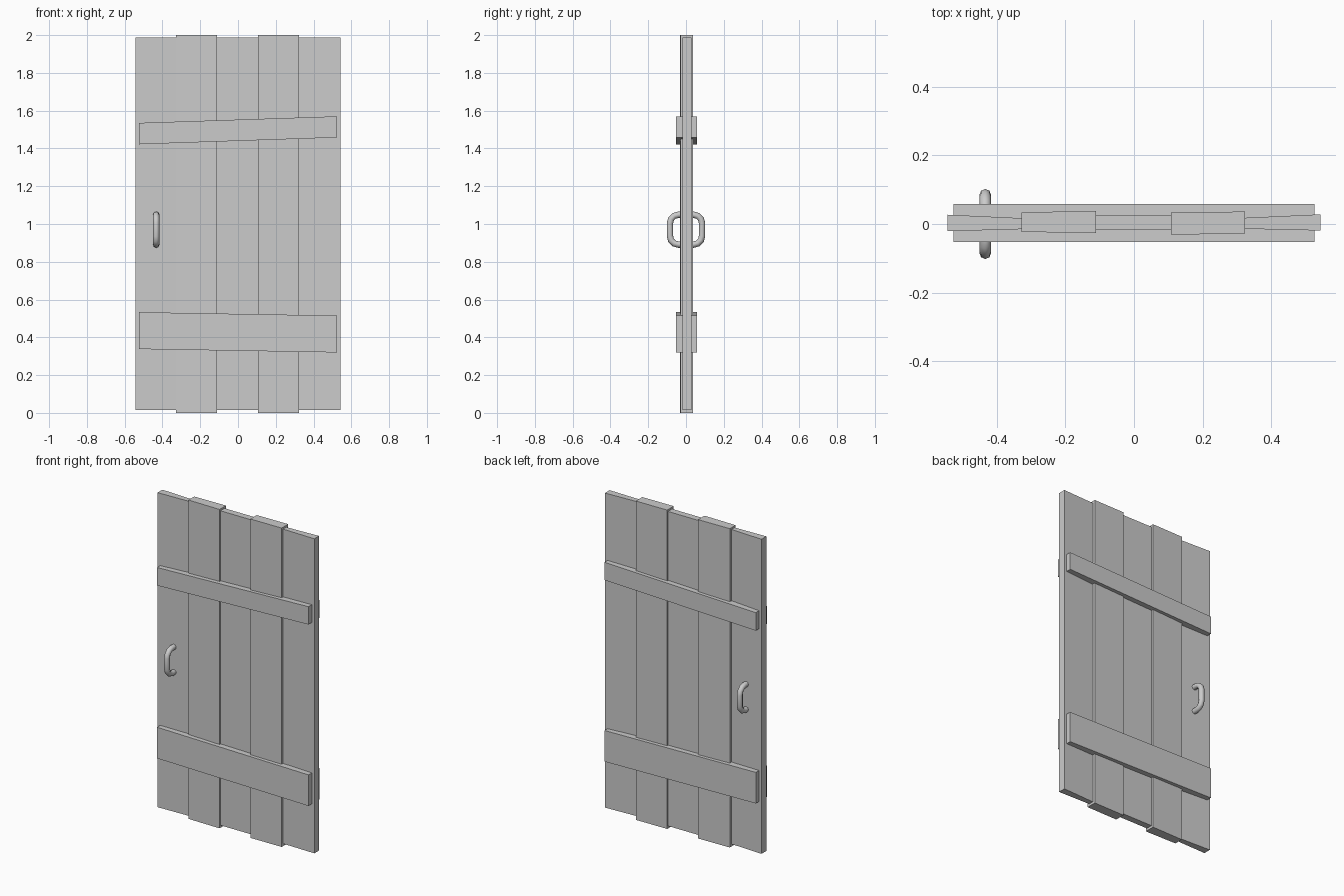
import bpy, math

if "Cube" in bpy.data.objects:
    bpy.data.objects.remove(bpy.data.objects["Cube"])


def add_mesh(name, verts, faces):
    me = bpy.data.meshes.new(name)
    me.from_pydata(verts, [], faces)
    me.update()
    ob = bpy.data.objects.new(name, me)
    bpy.context.collection.objects.link(ob)
    return ob


def board(name, left, right):
    """Box whose left and right ends are (x, y0, y1, z0, z1)."""
    verts = []
    for x, y0, y1, z0, z1 in (left, right):
        verts += [(x, y0, z0), (x, y1, z0), (x, y1, z1), (x, y0, z1)]
    faces = [(0, 3, 2, 1), (4, 5, 6, 7), (0, 1, 5, 4),
             (1, 2, 6, 5), (2, 3, 7, 6), (3, 0, 4, 7)]
    return add_mesh(name, verts, faces)


# Vertical planks: x range, then front/back y at the left and right edges
edges = [-0.543, -0.328, -0.110, 0.107, 0.323, 0.543]
depths = [((-0.021, 0.027), (-0.015, 0.017)),
          ((-0.023, 0.034), (-0.026, 0.038)),
          ((-0.016, 0.025), (-0.016, 0.025)),
          ((-0.031, 0.034), (-0.028, 0.036)),
          ((-0.014, 0.018), (-0.019, 0.028))]
for i, (l, r) in enumerate(depths):
    z = (0.0, 2.0) if i % 2 else (0.015, 1.988)
    board(f"plank_{i + 1}", (edges[i], *l, *z), (edges[i + 1], *r, *z))

# Cross battens showing on both faces
for name, zl, zr in (("upper_batten", (1.422, 1.535), (1.458, 1.57)),
                     ("lower_batten", (0.338, 0.533), (0.32, 0.515))):
    board(name, (-0.525, -0.052, 0.058, *zl), (0.525, -0.052, 0.058, *zr))

# Handle: rounded loop of bar passing through the door
hy, hz, rad = 0.085, 0.079, 0.045
path = []
for k, (sy, sz) in enumerate(((1, 1), (-1, 1), (-1, -1), (1, -1))):
    for s in range(4):
        a = math.radians(90 * k + 30 * s)
        path.append((-0.433, sy * (hy - rad) + rad * math.cos(a),
                     0.97 + sz * (hz - rad) + rad * math.sin(a)))
cu = bpy.data.curves.new("handle", 'CURVE')
cu.dimensions = '3D'
cu.bevel_depth = 0.017
cu.bevel_resolution = 2
sp = cu.splines.new('POLY')
sp.points.add(len(path) - 1)
for p, co in zip(sp.points, path):
    p.co = (*co, 1)
sp.use_cyclic_u = True
handle = bpy.data.objects.new("handle", cu)
bpy.context.collection.objects.link(handle)
bpy.context.view_layer.objects.active = handle
handle.select_set(True)
bpy.ops.object.convert(target='MESH')
bpy.ops.object.shade_smooth_by_angle(angle=math.radians(50))
